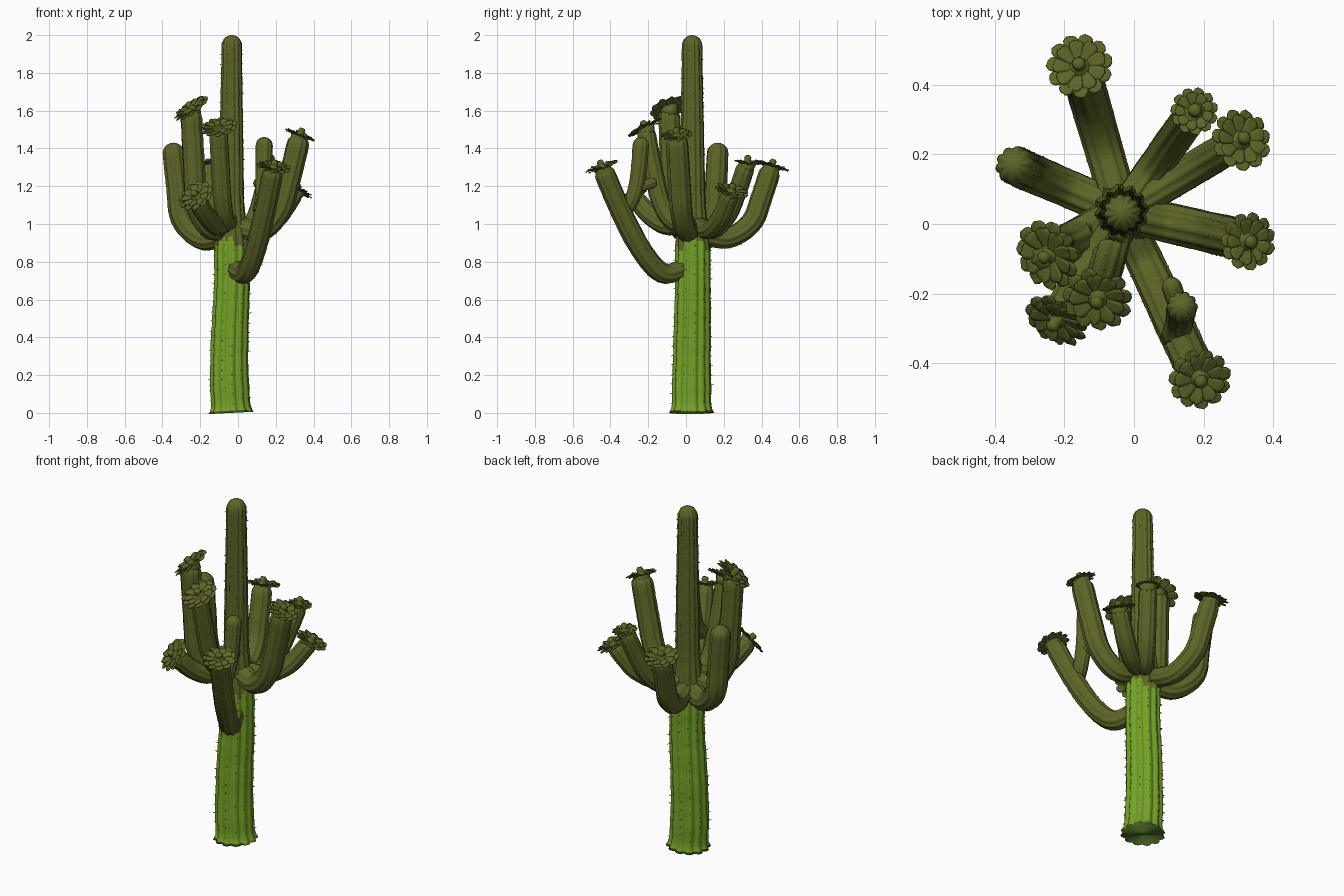
import bpy, bmesh, math, random
from mathutils import Vector

if "Cube" in bpy.data.objects:
    bpy.data.objects.remove(bpy.data.objects["Cube"])

random.seed(4)
AXIS = Vector((-0.035, 0.035, 0))


def material(name, col):
    m = bpy.data.materials.new(name)
    m.diffuse_color = (*col, 1)
    m.use_nodes = True
    m.node_tree.nodes["Principled BSDF"].inputs["Base Color"].default_value = m.diffuse_color
    return m


OLIVE = material("olive green", (0.112, 0.128, 0.02))
BRIGHT = material("bright green", (0.175, 0.36, 0.02))
DARK = material("dark green", (0.05, 0.09, 0.012))


def finish(bm, name, mats):
    me = bpy.data.meshes.new(name)
    bmesh.ops.recalc_face_normals(bm, faces=bm.faces[:])
    for f in bm.faces:
        f.smooth = True
    bm.to_mesh(me)
    bm.free()
    for m in mats:
        me.materials.append(m)
    ob = bpy.data.objects.new(name, me)
    bpy.context.collection.objects.link(ob)
    return ob


def spline(pts, n=16):
    """Catmull-Rom curve through the points."""
    p = [Vector(q) for q in pts]
    p = [2 * p[0] - p[1]] + p + [2 * p[-1] - p[-2]]
    out = []
    for i in range(1, len(p) - 2):
        a, b, c, d = p[i - 1:i + 3]
        for k in range(n):
            t = k / n
            out.append(0.5 * (2 * b + (c - a) * t + (2 * a - 5 * b + 4 * c - d) * t * t
                              + (3 * b - a - 3 * c + d) * t ** 3))
    return out + [p[-2]]


def at(table, s):
    """Linear lookup in a list of (position, value)."""
    for (s0, v0), (s1, v1) in zip(table, table[1:]):
        if s <= s1:
            return v0 + (v1 - v0) * max(0, (s - s0) / (s1 - s0))
    return table[-1][1]


def stem(name, pts, radii, ribs=10, per_rib=4, amp=0.13, step=0.025, spike=0.005, trunk=False):
    """Ribbed tube with a domed tip and rows of little spines on the rib crests."""
    line = spline(pts)
    cum = [0]
    for a, b in zip(line, line[1:]):
        cum.append(cum[-1] + (b - a).length)
    L = cum[-1]
    path = list(zip(cum, line))
    R = radii[-1][1]
    n = max(3, int((L - R) / step))
    stops = [(L - R) * i / n for i in range(n)]
    if trunk:
        stops.insert(1, 0.012)
    stops += [L - R + R * math.sin(math.pi / 2 * k / 8) for k in range(8)]
    seg = ribs * per_rib
    bm = bmesh.new()
    rings, spikes, u = [], [], Vector((1, 0.13, 0))
    for j, s in enumerate(stops):
        c = at(path, s)
        tan = (at(path, min(L, s + 0.01)) - at(path, max(0, s - 0.01))).normalized()
        u = (u - tan * u.dot(tan)).normalized()
        w = tan.cross(u)
        r = at(radii, s / L) * random.uniform(0.985, 1.015)
        if s > L - R:
            r *= math.sqrt(max(0, 1 - ((s - L + R) / R) ** 2))
        ring = []
        for i in range(seg):
            a = math.tau * i / seg
            rr = r * (1 - amp * (1 - abs(math.cos(ribs * a / 2))))
            d = u * math.cos(a) + w * math.sin(a)
            ring.append(bm.verts.new(c + d * rr))
            if i % per_rib == 0 and 0.03 < s < L - R and (j + i // per_rib) % 2 == 0:
                spikes.append((c + d * rr * 0.98, d, tan, d.cross(tan)))
        rings.append(ring)
    for a, b in zip(rings, rings[1:]):
        for i in range(seg):
            k = (i + 1) % seg
            bm.faces.new((a[i], a[k], b[k], b[i]))
    tip = bm.verts.new(line[-1])
    for i in range(seg):
        bm.faces.new((rings[-1][i], rings[-1][(i + 1) % seg], tip))
    bm.faces.new(rings[0][::-1])
    # spines
    for p, d, t, x in spikes:
        k = spike * random.uniform(0.4, 1.2) * (1 if p.z < 0.9 else 0.6)
        base = [bm.verts.new(p + (t * math.cos(g) + x * math.sin(g)) * 0.004) for g in (0, 2.1, 4.2)]
        top = bm.verts.new(p + d * k + t * random.uniform(-0.5, 0.5) * k)
        for i in range(3):
            bm.faces.new((base[i], base[(i + 1) % 3], top))
    # lower trunk is bright with an uneven edge, its foot is dark
    if trunk:
        for f in bm.faces:
            c = f.calc_center_median() - AXIS
            a = math.atan2(c.y, c.x)
            f.material_index = int(c.z < 0.90 + 0.03 * math.sin(3 * a + 1) + 0.015 * math.sin(11 * a))
            if c.z < 0.011:
                f.material_index = 2
    return finish(bm, name, [OLIVE, BRIGHT, DARK] if trunk else [OLIVE])


def flower(name, centre, nz, R):
    """Two layers of rounded petals, a domed heart and a cup below."""
    u = Vector((1, 0.2, 0))
    u = (u - nz * nz.dot(u)).normalized()
    w = nz.cross(u)

    def put(rad, a, side, z):
        x, y = rad * math.cos(a) - side * math.sin(a), rad * math.sin(a) + side * math.cos(a)
        return bm.verts.new(centre + u * x + w * y + nz * z)

    bm = bmesh.new()
    for count, size, lift in ((11, 1.0, 0.0), (9, 0.8, 0.06)):
        for k in range(count):
            a = math.tau * k / count + lift * 2
            rise = lift + random.uniform(-0.03, 0.05)
            rows = []
            for i in range(8):
                t = 0.12 + 0.88 * math.sin(math.pi / 2 * i / 7)
                half = 3.0 / count * (0.15 + t) * math.sqrt(max(0.03, 1 - t ** 7))
                rows.append([put(R * size * t, a, R * size * half * v,
                                 R * (rise * t + 0.16 * t * t - 0.1 * t ** 6 + 0.04 * v * t))
                             for v in (-1, -0.5, 0, 0.5, 1)])
            for p, q in zip(rows, rows[1:]):
                for i in range(4):
                    bm.faces.new((p[i], p[i + 1], q[i + 1], q[i]))
    petals = finish(bm, name + "_petals", [OLIVE])
    petals.modifiers.new("thickness", 'SOLIDIFY').thickness = 0.004
    # heart and cup turned from one profile
    bm = bmesh.new()
    prof = ((0.03, -0.05), (0.05, 0.0), (0.02, 0.006), (0.017, 0.022), (0.02, 0.03), (0.012, 0.042))
    rings = [[put(r, math.tau * i / 16, 0, z) for i in range(16)] for r, z in prof]
    for a, b in zip(rings, rings[1:]):
        for i in range(16):
            k = (i + 1) % 16
            bm.faces.new((a[i], a[k], b[k], b[i]))
    bm.faces.new(rings[-1])
    bm.faces.new(rings[0][::-1])
    finish(bm, name + "_heart", [OLIVE])


def arm(name, tip, base, elbow, r, lean=0, bloom=0):
    """Arm leaving the trunk at height base, turning up at the elbow; the flower leans outward."""
    tip = Vector(tip)
    reach = Vector((tip.x, tip.y, 0)) - AXIS
    h = tip.z - base
    prof = ((0.1, 0), (elbow * 0.6, -0.02 / h), (elbow, 0.17), ((1 + elbow) / 2, 0.54), (1, 1))
    pts = [AXIS + reach * f + Vector((0, 0, base + h * g)) for f, g in prof]
    stem(name, pts, [(0, r * 0.95), (0.5, r * 1.02), (1, r)])
    if bloom:
        n = (reach.normalized() * lean + Vector((0, 0, 1))).normalized()
        flower(name + "_flower", tip - n * 0.008, n, bloom)


# main trunk
stem("trunk", [(-0.036, 0.03, 0), (-0.046, 0.03, 0.2), (-0.042, 0.034, 0.45), (-0.032, 0.036, 0.7),
               (-0.035, 0.035, 1.1), (-0.033, 0.032, 2)],
     [(0, 0.122), (0.006, 0.115), (0.015, 0.106), (0.1, 0.103), (0.3, 0.096), (0.44, 0.094), (0.5, 0.08),
      (0.56, 0.068), (0.75, 0.062), (1, 0.053)], ribs=12, per_rib=6, spike=0.014, trunk=True)

# arms around the trunk
arm("back_arm", (-0.157, 0.455, 1.31), 0.945, 0.74, 0.057, 0.3, 0.095)
arm("back_right_arm", (0.174, 0.325, 1.33), 0.99, 0.64, 0.05, 0.15, 0.068)
arm("right_low_arm", (0.31, 0.243, 1.18), 0.99, 0.68, 0.05, 0.5, 0.09)
arm("right_arm", (0.33, -0.05, 1.475), 0.985, 0.7, 0.06, 0.4, 0.083)
arm("front_arm", (0.19, -0.447, 1.305), 0.76, 0.55, 0.056, 0.38, 0.09)
arm("front_left_tall_arm", (-0.105, -0.217, 1.515), 1.03, 0.66, 0.05, 0.55, 0.1)
arm("left_tall_arm", (-0.25, -0.09, 1.615), 0.99, 0.85, 0.058, 0.75, 0.104)
arm("front_left_low_arm", (-0.225, -0.28, 1.15), 1.01, 0.66, 0.052, 1.25, 0.096)
arm("left_arm", (-0.348, 0.17, 1.43), 0.94, 0.84, 0.058)

# side shoot on the front arm and its bud
stem("front_arm_branch", [(0.115, -0.33, 1.07), (0.13, -0.285, 1.13), (0.135, -0.255, 1.25), (0.14, -0.235, 1.46)],
     [(0, 0.04), (1, 0.046)])
stem("branch_bud", [(0.135, -0.26, 1.19), (0.12, -0.215, 1.205), (0.1, -0.155, 1.225)], [(0, 0.028), (1, 0.03)])
